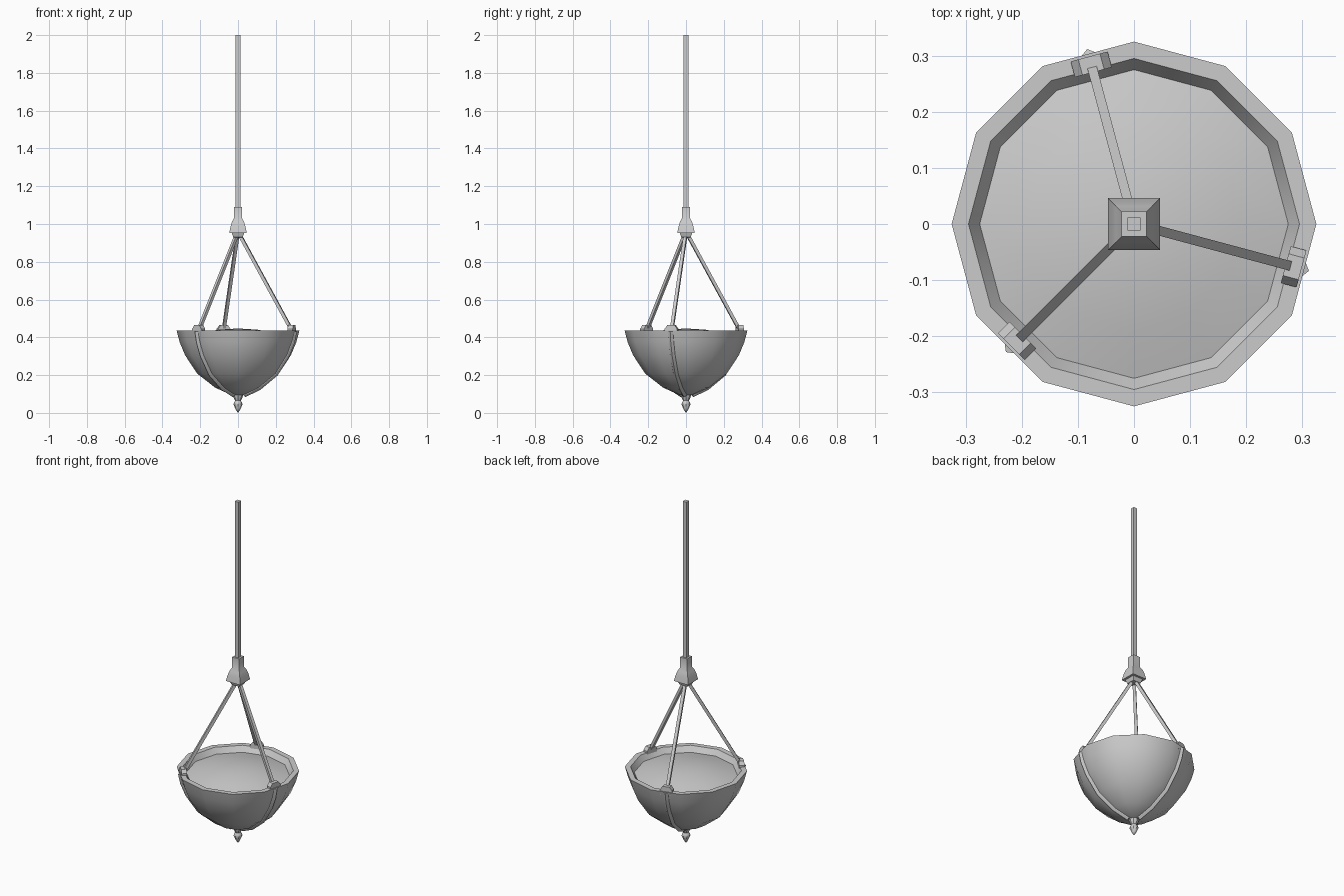
import bpy, math
from mathutils import Vector, Matrix

if "Cube" in bpy.data.objects:
    bpy.data.objects.remove(bpy.data.objects["Cube"])


def make(name, verts, faces, smooth=None):
    me = bpy.data.meshes.new(name)
    me.from_pydata([tuple(v) for v in verts], [], faces)
    ob = bpy.data.objects.new(name, me)
    bpy.context.collection.objects.link(ob)
    bpy.ops.object.select_all(action='DESELECT')
    ob.select_set(True)
    bpy.context.view_layer.objects.active = ob
    bpy.ops.object.mode_set(mode='EDIT')
    bpy.ops.mesh.select_all(action='SELECT')
    bpy.ops.mesh.remove_doubles(threshold=0.0002)
    bpy.ops.mesh.normals_make_consistent(inside=False)
    bpy.ops.object.mode_set(mode='OBJECT')
    if smooth:
        bpy.ops.object.shade_smooth_by_angle(angle=math.radians(smooth))
    return ob


def loft(name, rings, smooth=None, closed=True):
    """Skin a list of equal-sized vertex rings, capping both ends."""
    n = len(rings[0])
    verts = [v for r in rings for v in r]
    faces = [(i * n + j, i * n + (j + 1) % n, (i + 1) * n + (j + 1) % n, (i + 1) * n + j)
             for i in range(len(rings) - 1) for j in range(n)]
    if closed:
        faces += [tuple(range(n)), tuple(range(len(verts) - n, len(verts)))]
    return make(name, verts, faces, smooth)


def lathe(name, profile, sides, smooth=None, turn=0.0, closed=False):
    rings = [[(r * math.cos(turn + math.tau * k / sides),
               r * math.sin(turn + math.tau * k / sides), z) for k in range(sides)]
             for r, z in profile]
    return loft(name, rings, smooth, closed)


def square(profile):
    """Half-widths to corner radii for four-sided lathes."""
    return [(w * math.sqrt(2), z) for w, z in profile]


# Twelve-sided bowl with rim, inner lip and slightly domed filling
outer = [(0.035, 0.095), (0.12, 0.133), (0.215, 0.207), (0.28, 0.305), (0.309, 0.375), (0.325, 0.435)]
inner = [(0.295, 0.435), (0.275, 0.403)]
filling = [(0.19, 0.425), (0.1, 0.441), (0.0, 0.447)]
lathe("bowl", [(0, 0.095)] + outer + inner + filling, 12, 35)

# Pointed finial below the bowl
lathe("finial", [(0, 0.0), (0.012, 0.018), (0.024, 0.045), (0.021, 0.055), (0.015, 0.065),
                 (0.024, 0.082), (0.029, 0.105), (0, 0.11)], 8, 40)

# Square pole and flared hub
lathe("pole", square([(0.012, 1.06), (0.012, 2.0)]), 4, turn=math.pi / 4, closed=True)
lathe("hub", square([(0, 0.925), (0.025, 0.93), (0.033, 0.953), (0.046, 0.953), (0.040, 0.985),
                     (0.032, 1.012), (0.022, 1.03), (0.022, 1.09), (0, 1.09)]),
      4, 40, math.pi / 4)

# Three sets of rod, rim clip and ridged strap
flat = math.cos(math.pi / 12)
for deg in (105, 225, 345):
    rot = Matrix.Rotation(math.radians(deg), 4, 'Z')

    # Slender four-sided suspension rod
    a, b = Vector((0.286, 0, 0.452)), Vector((0.008, 0, 0.945))
    d = (b - a).normalized()
    side, up = Vector((0, 1, 0)), d.cross(Vector((0, 1, 0)))
    loft(f"rod_{deg}", [[rot @ (p + 0.0085 * (s * side + t * up))
                         for s, t in ((1, 1), (-1, 1), (-1, -1), (1, -1))] for p in (a, b)])

    # Chamfered clip straddling the rim
    shape = [(-0.034, 0.415), (-0.034, 0.445), (-0.02, 0.464), (0.02, 0.464), (0.034, 0.445), (0.034, 0.415)]
    loft(f"clip_{deg}", [[rot @ Vector((x, y, z)) for y, z in shape] for x in (0.28, 0.309)])

    # Ridged strap following the outside of the bowl
    path = [Vector((r * flat, 0, z)) for r, z in outer]
    path[-1] = Vector((0.310, 0, 0.432))
    rings = []
    for i, p in enumerate(path):
        t = (path[min(i + 1, len(path) - 1)] - path[max(i - 1, 0)]).normalized()
        n = Vector((t.z, 0, -t.x))
        rings.append([rot @ (p + n * o + Vector((0, y, 0)))
                      for y, o in ((-0.015, -0.005), (-0.012, 0.004), (0, 0.013),
                                   (0.012, 0.004), (0.015, -0.005))])
    loft(f"strap_{deg}", rings, 30)
